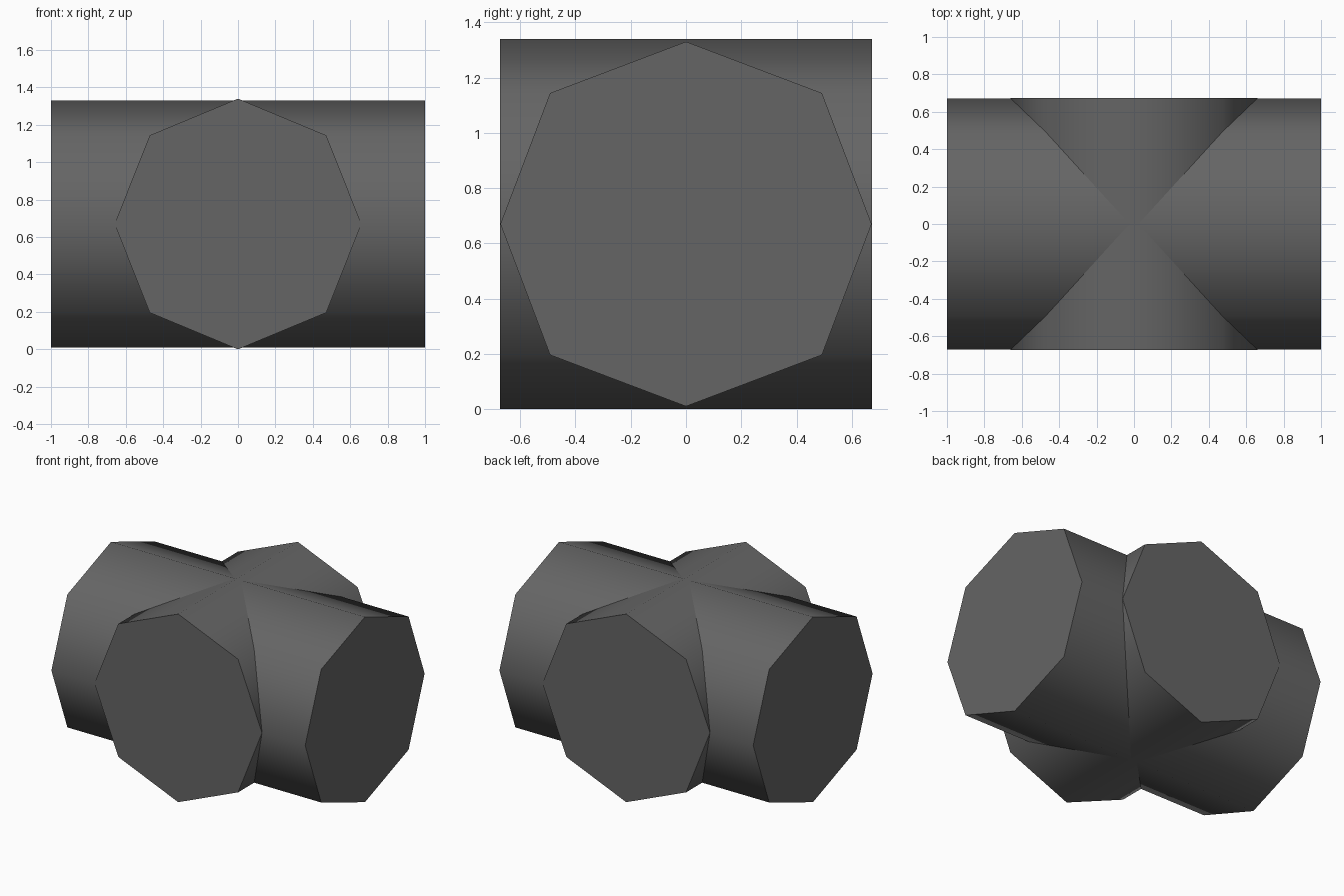
import bpy, bmesh, math

if "Cube" in bpy.data.objects:
    bpy.data.objects.remove(bpy.data.objects["Cube"])

# Single dark grey colour
grey = bpy.data.materials.new("dark grey")
grey.diffuse_color = (0.13, 0.13, 0.13, 1)
grey.use_nodes = True
grey.node_tree.nodes["Principled BSDF"].inputs["Base Color"].default_value = grey.diffuse_color

MID = 0.67  # height of both tube axes


def octagon_tube(name, half_len, side, diag, tall, along_x):
    """Capped eight-sided tube, points up, lying along x or y."""
    quarter = 0.474
    profile = [(side, 0), (diag, quarter), (0, tall), (-diag, quarter),
               (-side, 0), (-diag, -quarter), (0, -tall), (diag, -quarter)]
    bm = bmesh.new()
    rings = []
    for end in (-half_len, half_len):
        rings.append([bm.verts.new((end, w, MID + h) if along_x else (w, end, MID + h))
                      for w, h in profile])
    for i in range(8):
        j = (i + 1) % 8
        bm.faces.new((rings[0][i], rings[0][j], rings[1][j], rings[1][i]))
    for ring in rings:
        bm.faces.new(ring)
    bmesh.ops.recalc_face_normals(bm, faces=bm.faces)
    mesh = bpy.data.meshes.new(name)
    bm.to_mesh(mesh)
    bm.free()
    mesh.materials.append(grey)
    obj = bpy.data.objects.new(name, mesh)
    bpy.context.collection.objects.link(obj)
    bpy.ops.object.select_all(action='DESELECT')
    obj.select_set(True)
    bpy.context.view_layer.objects.active = obj
    bpy.ops.object.shade_smooth_by_angle(angle=math.radians(55))
    return obj


# Long tube from left to right, short tube from front to back
octagon_tube("long_tube", 1.0, 0.672, 0.492, 0.66, True)
octagon_tube("cross_tube", 0.673, 0.66, 0.472, 0.67, False)
